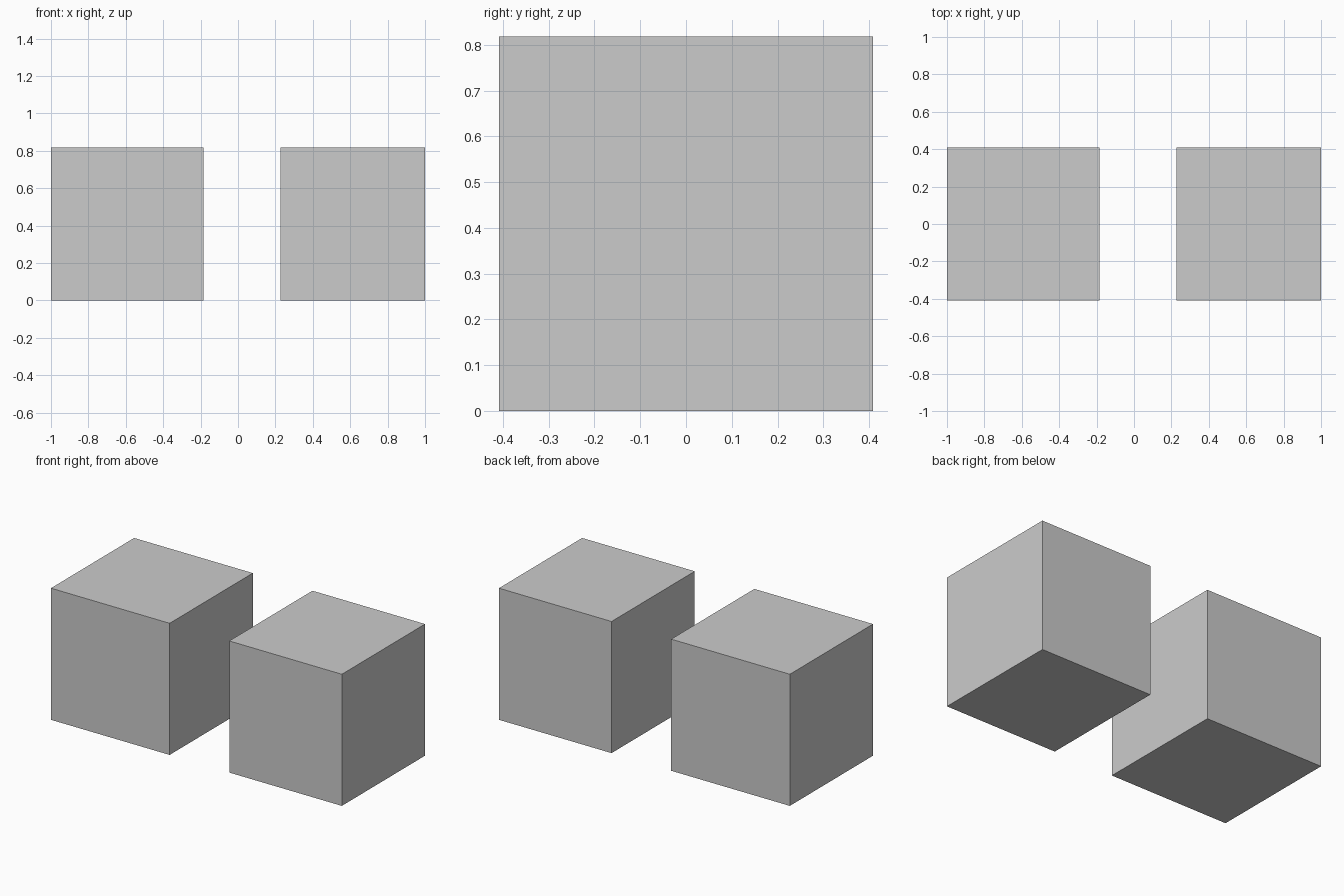
import bpy

if "Cube" in bpy.data.objects:
    bpy.data.objects.remove(bpy.data.objects["Cube"])

DEPTH = 0.817   # shared y size
HEIGHT = 0.818  # shared z size


def block(name, x0, x1):
    """Closed box standing on the ground, spanning x0..x1."""
    bpy.ops.mesh.primitive_cube_add(size=1, location=((x0 + x1) / 2, 0, HEIGHT / 2))
    ob = bpy.context.object
    ob.name = name
    ob.scale = (x1 - x0, DEPTH, HEIGHT)
    bpy.ops.object.transform_apply(location=False, rotation=False, scale=True)
    return ob


# Two separate blocks, the right one slightly narrower
block("left_block", -1.0, -0.184)
block("right_block", 0.226, 1.0)
